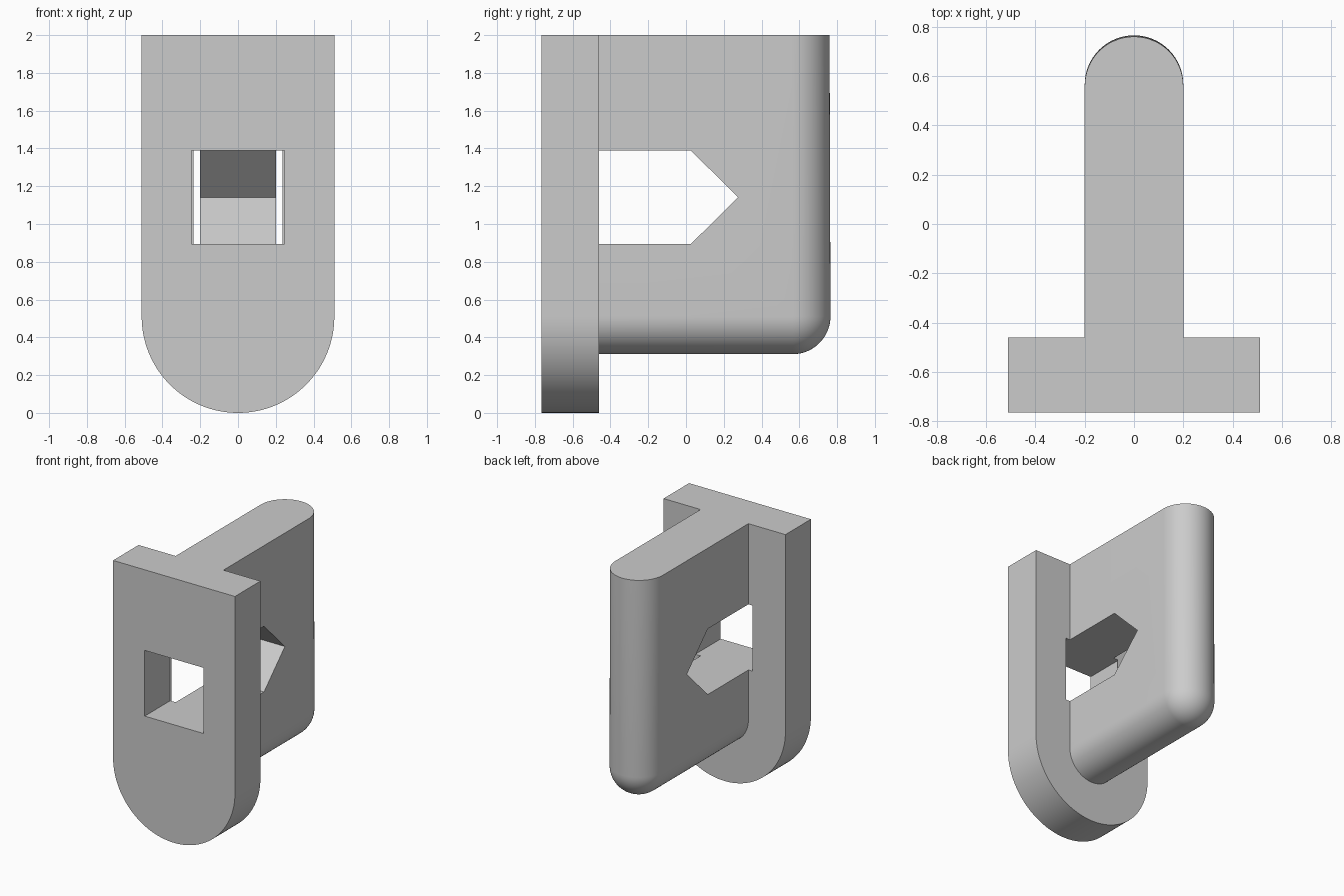
import bpy, bmesh
from math import sin, cos, pi, radians

if "Cube" in bpy.data.objects:
    bpy.data.objects.remove(bpy.data.objects["Cube"])

grey = bpy.data.materials.new("plain grey")
grey.use_nodes = True
grey.diffuse_color = (0.6, 0.6, 0.6, 1)
grey.node_tree.nodes["Principled BSDF"].inputs["Base Color"].default_value = (0.6, 0.6, 0.6, 1)

FRONT, BACK, TOP = -0.765, -0.46, 2.0   # plate faces and overall top
HOLE_LOW, HOLE_HIGH = 0.893, 1.39


def finish(name, bm):
    bmesh.ops.recalc_face_normals(bm, faces=bm.faces)
    mesh = bpy.data.meshes.new(name)
    bm.to_mesh(mesh)
    bm.free()
    mesh.materials.append(grey)
    obj = bpy.data.objects.new(name, mesh)
    bpy.context.collection.objects.link(obj)
    return obj


def prism(name, points, offset):
    """Extrude a closed outline along a vector."""
    bm = bmesh.new()
    face = bm.faces.new([bm.verts.new(p) for p in points])
    new = bmesh.ops.extrude_face_region(bm, geom=[face])["geom"]
    bmesh.ops.translate(bm, vec=offset,
                        verts=[v for v in new if isinstance(v, bmesh.types.BMVert)])
    return finish(name, bm)


def combine(target, other, operation):
    mod = target.modifiers.new(other.name, "BOOLEAN")
    mod.operation, mod.object, mod.solver = operation, other, "EXACT"
    bpy.context.view_layer.objects.active = target
    bpy.ops.object.modifier_apply(modifier=mod.name)
    bpy.data.objects.remove(other)


# Upright plate with a half-round lower end
R = 0.51
outline = [(R, FRONT, TOP), (-R, FRONT, TOP)]
outline += [(-R * cos(pi * i / 64), FRONT, R - R * sin(pi * i / 64)) for i in range(65)]
bracket = prism("bracket", outline, (0, BACK - FRONT, 0))

# Fin lofted from round-backed sections, shrinking into a rounded lower edge
r, yc, zc, root = 0.2, 0.565, 0.511, -0.6
sections = [(r * sin(pi / 2 * i / 16), zc - r * cos(pi / 2 * i / 16), yc) for i in range(17)]
sections.append((r, TOP, yc - 0.005))
bm = bmesh.new()
rings = []
for w, z, y in sections:
    ring = [(-w, root, z)]
    ring += [(-w * cos(pi * i / 32), y + w * sin(pi * i / 32), z) for i in range(33)]
    ring.append((w, root, z))
    rings.append([bm.verts.new(p) for p in ring])
for a, b in zip(rings, rings[1:]):
    for i in range(len(a) - 1):
        bm.faces.new((a[i], a[i + 1], b[i + 1], b[i]))
bm.faces.new(rings[-1])
bm.faces.new([ring[0] for ring in rings] + [ring[-1] for ring in reversed(rings)])
bmesh.ops.remove_doubles(bm, verts=bm.verts, dist=0.0001)
bmesh.ops.dissolve_degenerate(bm, edges=bm.edges, dist=0.0001)
combine(bracket, finish("fin", bm), "UNION")

# Rectangular window through the plate
w = 0.245
window = [(-w, FRONT - 0.1, HOLE_LOW), (w, FRONT - 0.1, HOLE_LOW),
          (w, FRONT - 0.1, HOLE_HIGH), (-w, FRONT - 0.1, HOLE_HIGH)]
combine(bracket, prism("window_cutter", window, (0, BACK - FRONT + 0.1, 0)), "DIFFERENCE")

# Pointed opening through the fin, starting at the plate
profile = [(BACK - 0.05, HOLE_LOW), (0.025, HOLE_LOW),
           (0.275, (HOLE_LOW + HOLE_HIGH) / 2), (0.025, HOLE_HIGH), (BACK - 0.05, HOLE_HIGH)]
points = [(-0.235, y, z) for y, z in profile]
combine(bracket, prism("opening_cutter", points, (0.47, 0, 0)), "DIFFERENCE")

# Smooth curves, sharp corners
bpy.ops.object.select_all(action="DESELECT")
bracket.select_set(True)
bpy.context.view_layer.objects.active = bracket
bpy.ops.object.shade_smooth_by_angle(angle=radians(30))
